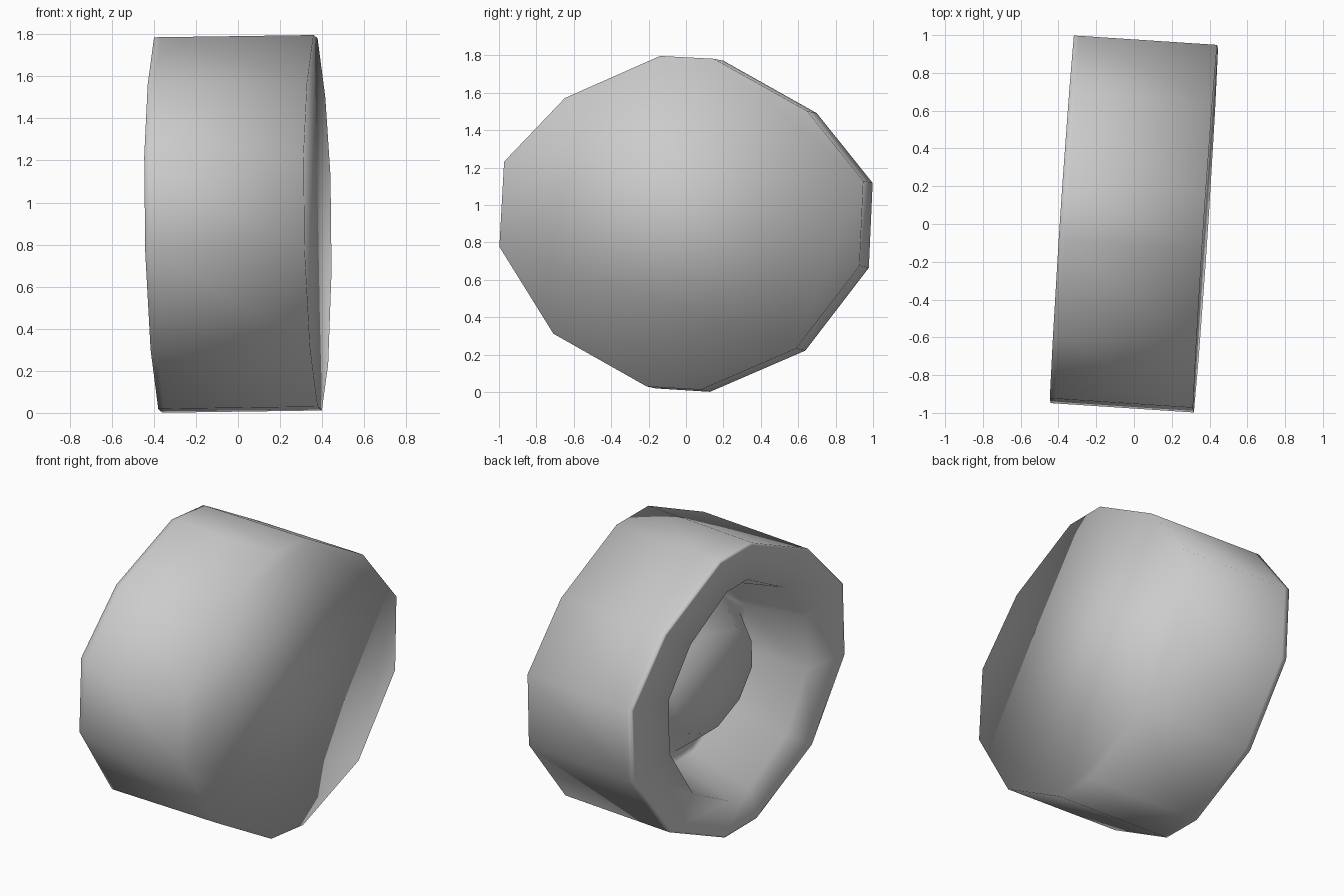
import bpy, bmesh
from math import radians
from mathutils import Matrix

if "Cube" in bpy.data.objects:
    bpy.data.objects.remove(bpy.data.objects["Cube"])

# Outer cross-section across the axle (y, z)
OUTER = [(-.115, .895), (.175, .88), (.675, .60), (.975, .227), (.955, -.227), (.615, -.67),
         (.105, -.89), (-.185, -.872), (-.685, -.59), (-.975, -.125), (-.95, .33), (-.625, .67)]

# Slight turn and lean of the whole wheel
POSE = (Matrix.Translation((0, 0, 0.896)) @ Matrix.Rotation(radians(-3.75), 4, 'Z')
        @ Matrix.Rotation(radians(-0.8), 4, 'Y'))


def loft(name, sections):
    """Skin a row of scaled cross-sections (x, y scale, z scale), capped at both ends."""
    bm = bmesh.new()
    rings = [[bm.verts.new((x, y * sy, z * sz)) for y, z in OUTER] for x, sy, sz in sections]
    for a, b in zip(rings, rings[1:]):
        for i in range(len(a)):
            j = (i + 1) % len(a)
            bm.faces.new((a[i], a[j], b[j], b[i]))
    bm.faces.new(rings[0])
    bm.faces.new(rings[-1])
    bmesh.ops.recalc_face_normals(bm, faces=bm.faces[:])
    bm.transform(POSE)
    me = bpy.data.meshes.new(name)
    bm.to_mesh(me)
    bm.free()
    me.shade_smooth()
    ob = bpy.data.objects.new(name, me)
    bpy.context.collection.objects.link(ob)
    return ob


# Tyre, rim wall, recessed floor and raised hub as one continuous skin
loft("wheel", [
    (0.38, 1.0, 1.0),        # closed outer face and tread
    (-0.35, 1.0, 1.0),
    (-0.38, 1.0, 1.0),
    (-0.38, 0.98, 0.98),     # open side face
    (-0.38, 0.65, 0.755),    # rim of the hole
    (0.03, 0.60, 0.63),      # recess wall
    (0.03, 0.55, 0.55),      # recess floor
    (-0.18, 0.39, 0.36),     # hub
])
